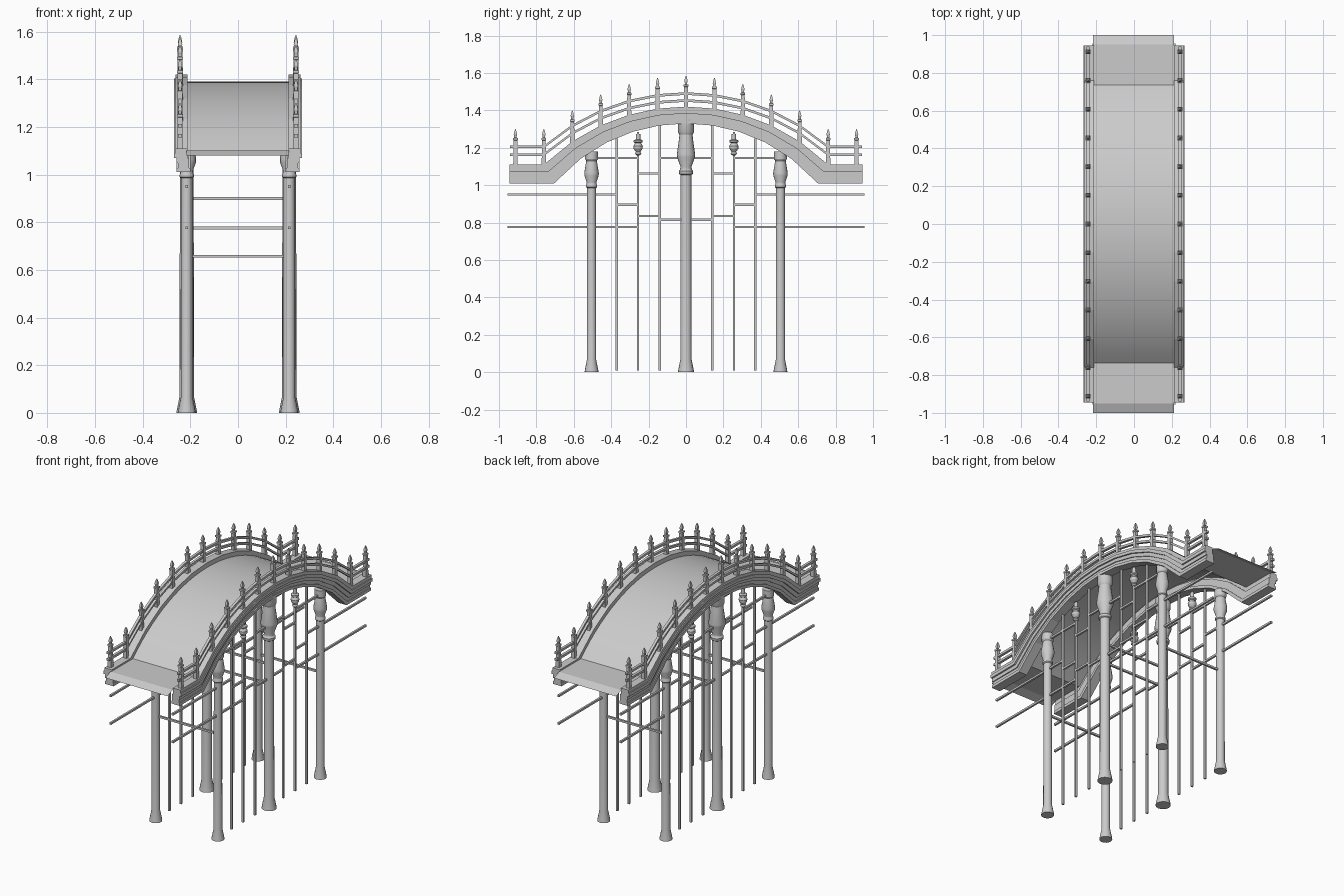
import bpy, bmesh, math
from mathutils import Matrix

if "Cube" in bpy.data.objects:
    bpy.data.objects.remove(bpy.data.objects["Cube"], do_unlink=True)

stone = bpy.data.materials.new("pale_grey")
stone.use_nodes = True
GREY = (0.6, 0.6, 0.6, 1)
stone.diffuse_color = GREY
stone.node_tree.nodes["Principled BSDF"].inputs["Base Color"].default_value = GREY

SIDE = 0.215          # column rows
RAIL_X = 0.243        # railing rows
SPAN = 0.76           # half length of the arched railing part
END = 0.944           # half length of the side beams


def finish(name, bm, angle=30):
    bmesh.ops.recalc_face_normals(bm, faces=bm.faces)
    mesh = bpy.data.meshes.new(name)
    bm.to_mesh(mesh)
    bm.free()
    for p in mesh.polygons:
        p.use_smooth = True
    mesh.set_sharp_from_angle(angle=math.radians(angle))
    mesh.materials.append(stone)
    obj = bpy.data.objects.new(name, mesh)
    bpy.context.collection.objects.link(obj)
    return obj


def add_box(bm, x0, x1, y0, y1, z0, z1):
    m = Matrix.Translation(((x0 + x1) / 2, (y0 + y1) / 2, (z0 + z1) / 2))
    m = m @ Matrix.Diagonal((x1 - x0, y1 - y0, z1 - z0, 1))
    bmesh.ops.create_cube(bm, size=1, matrix=m)


def add_lathe(bm, x, y, profile, sides=16, turn=0.0):
    """Revolve (radius, height) pairs about a vertical axis."""
    rings = []
    for r, z in profile:
        rings.append([bm.verts.new((x + r * math.cos(turn + math.tau * i / sides),
                                    y + r * math.sin(turn + math.tau * i / sides), z))
                      for i in range(sides)])
    for a, b in zip(rings, rings[1:]):
        for i in range(sides):
            j = (i + 1) % sides
            bm.faces.new((a[i], a[j], b[j], b[i]))
    bm.faces.new(rings[0][::-1])
    bm.faces.new(rings[-1])


def add_band(bm, upper, lower, x0, x1):
    """Sweep a rectangle along paired (y, z) paths."""
    rows = []
    for (ya, za), (yb, zb) in zip(upper, lower):
        rows.append([bm.verts.new(c) for c in
                     ((x0, ya, za), (x1, ya, za), (x1, yb, zb), (x0, yb, zb))])
    for a, b in zip(rows, rows[1:]):
        for i in range(4):
            j = (i + 1) % 4
            bm.faces.new((a[i], a[j], b[j], b[i]))
    bm.faces.new(rows[0])
    bm.faces.new(rows[-1][::-1])


def arc(half, crown, foot, n):
    """Circular arch as (y, z) points."""
    sag = crown - foot
    radius = (half * half + sag * sag) / (2 * sag)
    ys = [half * (2 * i / n - 1) for i in range(n + 1)]
    return [(y, crown - radius + math.sqrt(radius * radius - y * y)) for y in ys]


def with_ends(path, y, z):
    return [(-y, z)] + path + [(y, z)]


def blend(p, q, t):
    return [(a + (c - a) * t, b + (d - b) * t) for (a, b), (c, d) in zip(p, q)]


def drop(path, d):
    return [(y, z - d) for y, z in path]


def mirrored(s, x0, x1):
    return min(s * x0, s * x1), max(s * x0, s * x1)


# Walkway: thin arched sheet with flat landings and sloping lips
path = with_ends(with_ends(arc(0.735, 1.39, 1.10, 32), 0.95, 1.10), 1.0, 1.08)
bm = bmesh.new()
rows = [[bm.verts.new((x, y, z)) for x in (-0.217, 0.213)] for y, z in path]
for a, b in zip(rows, rows[1:]):
    bm.faces.new((a[0], a[1], b[1], b[0]))
finish("walkway", bm, 12)

# Layered side beams and the two rails above them
top = with_ends(arc(SPAN, 1.42, 1.11, 10), END, 1.11)
bottom = with_ends(arc(0.705, 1.33, 1.01, 10), END, 1.01)
LAYERS = [(0.0, 0.2, 0.212, 0.262), (0.2, 0.4, 0.212, 0.268),
          (0.4, 0.62, 0.205, 0.258), (0.62, 0.82, 0.205, 0.252),
          (0.82, 1.0, 0.2, 0.258)]
for s, side in ((1, "left"), (-1, "right")):
    bm = bmesh.new()
    for t0, t1, xi, xo in LAYERS:
        add_band(bm, blend(top, bottom, t0), blend(top, bottom, t1), *mirrored(s, xi, xo))
    finish(side + "_beam", bm, 5)

    bm = bmesh.new()
    for end_z, crown in ((1.212, 1.497), (1.17, 1.46)):
        rail = with_ends(arc(SPAN, crown, end_z, 10), 0.94, end_z)
        add_band(bm, rail, drop(rail, 0.014), *mirrored(s, RAIL_X - 0.008, RAIL_X + 0.008))
    finish(side + "_rails", bm, 5)

    # Railing posts: square shaft, collar and pointed finial
    bm = bmesh.new()
    posts = [(y, z, 0.165) for y, z in arc(SPAN, 1.42, 1.11, 10)]
    posts = [(y, z, 0.19 if abs(y) > 0.7 else h) for y, z, h in posts]
    posts += [(-0.912, 1.11, 0.19), (0.912, 1.11, 0.19)]
    for y, z, h in posts:
        k = z + h
        add_lathe(bm, s * RAIL_X, y,
                  [(0.017, z - 0.02), (0.014, k - 0.06), (0.018, k - 0.058),
                   (0.018, k - 0.048), (0.009, k - 0.046), (0.009, k - 0.038),
                   (0.013, k - 0.03), (0.009, k - 0.015), (0.002, k)], 4, math.pi / 4)
    finish(side + "_railing_posts", bm)

# Columns with flared feet and vase-shaped capitals
MIDDLE = [(0.043, 0), (0.042, 0.01), (0.03, 0.07), (0.029, 1.055), (0.036, 1.06),
          (0.038, 1.075), (0.031, 1.085), (0.03, 1.10), (0.048, 1.15), (0.049, 1.165),
          (0.037, 1.25), (0.035, 1.27), (0.043, 1.285), (0.043, 1.35)]
OUTER = [(0.037, 0), (0.036, 0.01), (0.025, 0.065), (0.024, 0.985), (0.03, 0.99),
         (0.03, 1.0), (0.026, 1.008), (0.026, 1.015), (0.038, 1.05), (0.039, 1.065),
         (0.03, 1.12), (0.028, 1.13), (0.034, 1.14), (0.034, 1.18)]
for s, side in ((1, "left"), (-1, "right")):
    for y, place, prof in ((-0.505, "front", OUTER), (0, "middle", MIDDLE),
                           (0.505, "back", OUTER)):
        bm = bmesh.new()
        add_lathe(bm, s * SIDE, y, prof)
        finish(f"{side}_{place}_column", bm)

# Slender lattice between the columns
T = 0.006
KNOB = [(0.008, 1.16), (0.018, 1.168), (0.012, 1.178), (0.024, 1.195), (0.025, 1.21),
        (0.016, 1.225), (0.024, 1.23), (0.024, 1.24), (0.012, 1.245), (0.012, 1.275)]
BARS = [(0.368, 0.955, 0.95), (0.256, 0.955, 0.777), (0.256, 0.372, 0.895),
        (0.14, 0.256, 0.835), (0.14, 0.256, 1.063), (0.256, 0.505, 1.145)]
for s, side in ((1, "left"), (-1, "right")):
    x0, x1 = s * SIDE - T, s * SIDE + T
    bm = bmesh.new()
    knobs = bmesh.new()
    for e in (1, -1):
        for y, z in ((0.14, 1.32), (0.256, 1.285), (0.37, 1.25)):
            add_box(bm, x0, x1, e * y - T, e * y + T, 0.01, z)
        for a, b, z in BARS:
            add_box(bm, x0, x1, *mirrored(e, a, b), z - T, z + T)
        add_lathe(knobs, s * SIDE, e * 0.256, KNOB)
    for z in (0.815, 1.145):
        add_box(bm, x0, x1, -0.14, 0.14, z - T, z + T)
    finish(side + "_lattice", bm)
    finish(side + "_lattice_knobs", knobs)

# Cross ties joining the column pairs
bm = bmesh.new()
for y, z in ((-0.505, 0.657), (0.505, 0.657), (0, 0.775), (0, 0.9)):
    add_box(bm, -SIDE, SIDE, y - T, y + T, z - T, z + T)
finish("cross_ties", bm)
